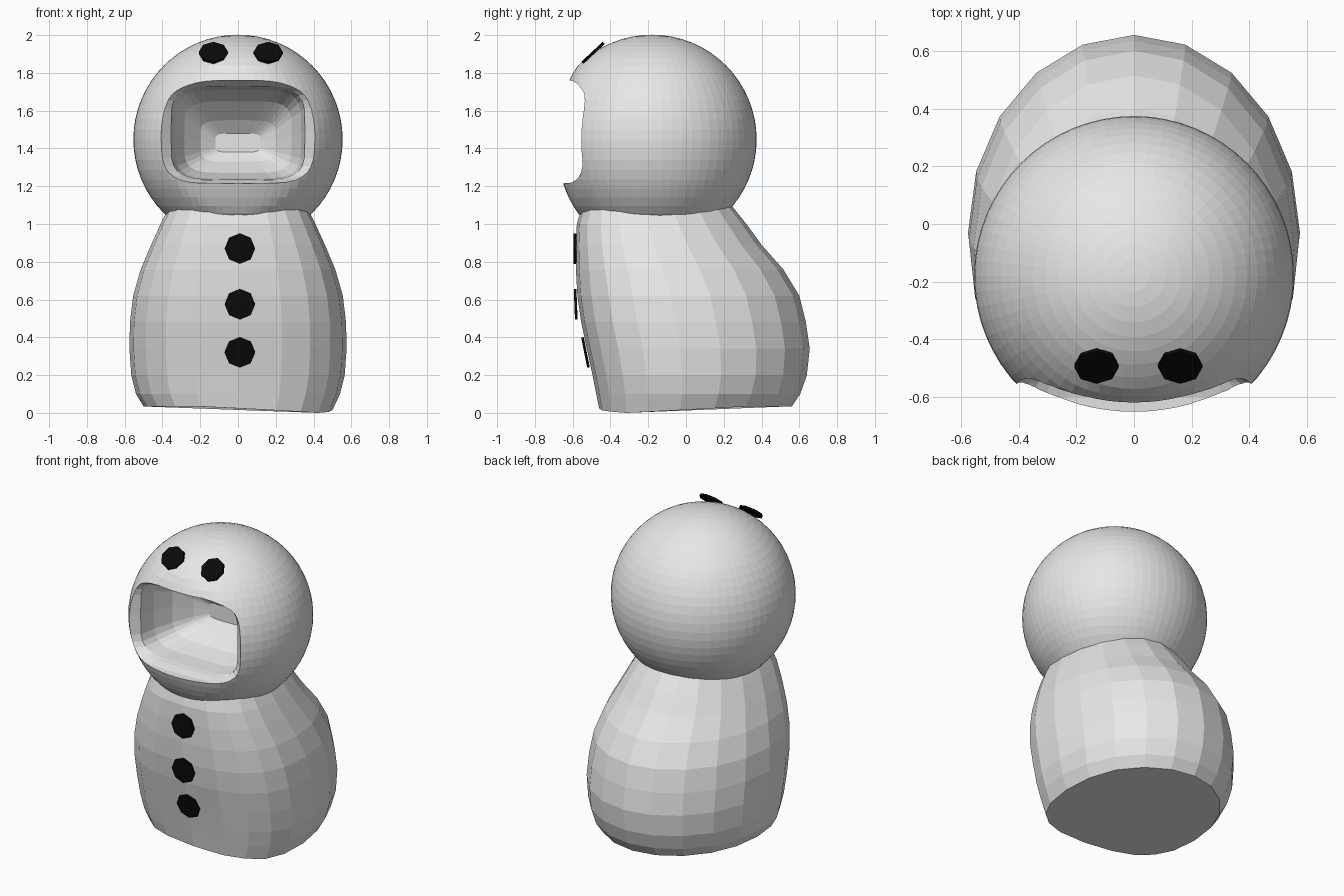
import bpy, bmesh, math
from mathutils import Vector, Matrix

cube = bpy.data.objects.get("Cube")
if cube:
    bpy.data.objects.remove(cube)


def material(name, rgb):
    m = bpy.data.materials.new(name)
    m.use_nodes = True
    m.diffuse_color = (*rgb, 1)
    m.node_tree.nodes["Principled BSDF"].inputs["Base Color"].default_value = (*rgb, 1)
    return m


snow = material("snow grey", (0.8, 0.8, 0.8))
coal = material("coal black", (0.003, 0.003, 0.003))


def finish(bm, name, mat):
    bmesh.ops.recalc_face_normals(bm, faces=bm.faces)
    mesh = bpy.data.meshes.new(name)
    bm.to_mesh(mesh)
    bm.free()
    mesh.materials.append(mat)
    ob = bpy.data.objects.new(name, mesh)
    bpy.context.collection.objects.link(ob)
    return ob


def loft(rings, name, mat):
    """Skin a list of equal-length point rings and cap both ends."""
    bm = bmesh.new()
    loops = [[bm.verts.new(p) for p in ring] for ring in rings]
    n = len(loops[0])
    for a, b in zip(loops, loops[1:]):
        for i in range(n):
            j = (i + 1) % n
            bm.faces.new((a[i], a[j], b[j], b[i]))
    bm.faces.new(loops[0])
    bm.faces.new(loops[-1])
    return finish(bm, name, mat)


def angles(n):
    return [2 * math.pi * i / n for i in range(n)]


def squared(v, power):
    return math.copysign(abs(v) ** power, v)


# Body: leaning pear, round behind and boxier in front; (z, half width, front y, back y)
sections = [
    (0.03, 0.50, -0.46, 0.56), (0.10, 0.54, -0.475, 0.605), (0.20, 0.565, -0.495, 0.64),
    (0.34, 0.575, -0.525, 0.655), (0.48, 0.572, -0.555, 0.635), (0.62, 0.555, -0.575, 0.60),
    (0.76, 0.515, -0.583, 0.515), (0.89, 0.46, -0.583, 0.40), (1.00, 0.41, -0.578, 0.32),
    (1.10, 0.36, -0.55, 0.24),
]
body_rings = []
for k, (z, w, front, back) in enumerate(sections):
    widest = front + 0.42 * (back - front)
    ring = []
    for t in angles(20):
        s, c = math.sin(t), math.cos(t)
        if c >= 0:
            x, y = w * s, widest + (back - widest) * c
        else:
            x, y = w * squared(s, 0.77), widest + (widest - front) * squared(c, 0.77)
        if k == 0:   # the base touches the ground at one corner
            z = 0.035 * min(1, 1.6 * math.hypot(x - 0.42, y + 0.3))
        ring.append((x, y, z))
    body_rings.append(ring)
low = min(p[2] for p in body_rings[0])
body_rings[0] = [(x, y, z - low) for x, y, z in body_rings[0]]
loft(body_rings, "body", snow)

# Head: faceted ball, slightly flattened around the lips
bm = bmesh.new()
bmesh.ops.create_uvsphere(bm, u_segments=64, v_segments=32, radius=0.554,
                          matrix=Matrix.Translation((0, -0.18, 1.448)))
for v in bm.verts:
    if v.co.y < -0.57:
        v.co.y = -0.57 + 0.72 * (v.co.y + 0.57)
head = finish(bm, "head", snow)

# Mouth: wide bowl cut through the cheeks, sections (y, half width, half height, z)
mouth = [
    (-0.85, 0.46, 0.28, 1.488), (-0.60, 0.44, 0.272, 1.488), (-0.55, 0.405, 0.25, 1.48),
    (-0.51, 0.355, 0.245, 1.48), (-0.40, 0.335, 0.235, 1.475), (-0.28, 0.285, 0.19, 1.46),
    (-0.18, 0.20, 0.11, 1.44), (-0.13, 0.12, 0.05, 1.43),
]
cutter = loft([[(w * squared(math.cos(t), 0.42), y, zc + h * squared(math.sin(t), 0.42))
                for t in angles(28)] for y, w, h, zc in mouth], "mouth_cutter", snow)
cutter.hide_render = True
cut = head.modifiers.new("mouth", "BOOLEAN")
cut.operation = "DIFFERENCE"
cut.solver = "EXACT"
cut.object = cutter
bpy.context.view_layer.objects.active = head
bpy.ops.object.modifier_apply(modifier=cut.name)
bpy.data.objects.remove(cutter)


# Eyes and buttons: thin octagonal coal discs
def disc(name, centre, normal, radius, thick):
    bm = bmesh.new()
    turn = Vector(normal).to_track_quat("Z", "Y").to_matrix().to_4x4()
    bmesh.ops.create_cone(bm, cap_ends=True, segments=8, radius1=radius, radius2=radius,
                          depth=thick, matrix=Matrix.Translation(centre) @ turn)
    finish(bm, name, coal)


for name, x in (("right_eye", -0.13), ("left_eye", 0.16)):
    disc(name, (x, -0.492, 1.906), (0, -0.68, 0.73), 0.077, 0.016)

for name, y, z, tilt in (("top_button", -0.588, 0.87, 0), ("middle_button", -0.584, 0.575, -0.04),
                         ("bottom_button", -0.532, 0.32, -0.2)):
    disc(name, (0.01, y, z), (0, -1, tilt), 0.081, 0.014)
